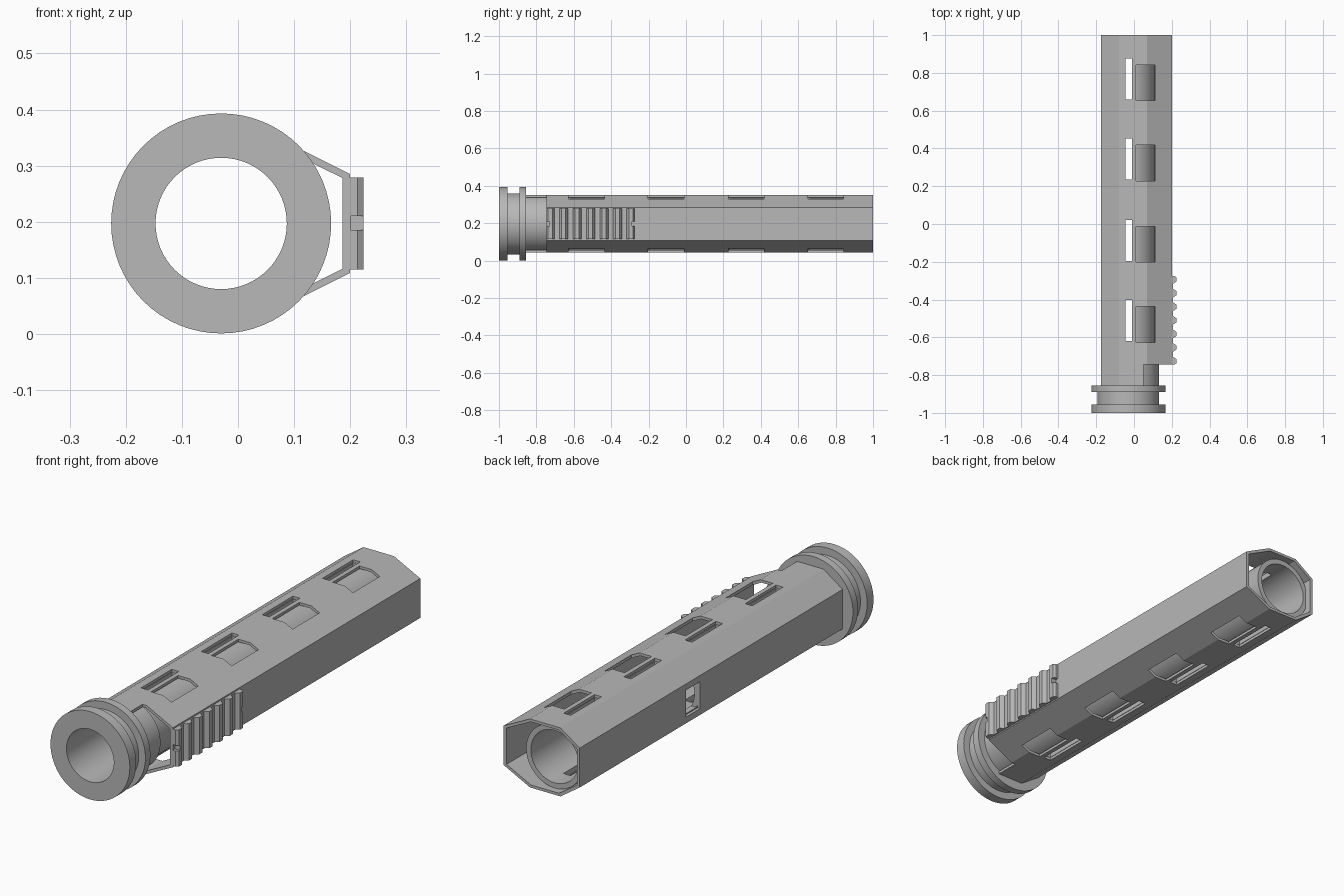
import bpy, bmesh, math
from mathutils import Vector

cube = bpy.data.objects.get("Cube")
if cube:
    bpy.data.objects.remove(cube, do_unlink=True)

grey = bpy.data.materials.new("plain grey")
grey.use_nodes = True
grey.diffuse_color = (0.48, 0.48, 0.48, 1)
grey.node_tree.nodes["Principled BSDF"].inputs["Base Color"].default_value = (0.48, 0.48, 0.48, 1)

AXIS_X, AXIS_Z = -0.03, 0.197


def finish(bm, name):
    bmesh.ops.recalc_face_normals(bm, faces=bm.faces)
    mesh = bpy.data.meshes.new(name)
    bm.to_mesh(mesh)
    bm.free()
    mesh.materials.append(grey)
    obj = bpy.data.objects.new(name, mesh)
    bpy.context.collection.objects.link(obj)
    return obj


def prism(name, points, offset):
    """Extrude a closed outline of 3D points along an offset."""
    bm = bmesh.new()
    face = bm.faces.new([bm.verts.new(p) for p in points])
    new = bmesh.ops.extrude_face_region(bm, geom=[face])
    verts = [v for v in new["geom"] if isinstance(v, bmesh.types.BMVert)]
    bmesh.ops.translate(bm, verts=verts, vec=Vector(offset))
    return finish(bm, name)


def box(name, x0, x1, y0, y1, z0, z1):
    return prism(name, [(x0, y0, z0), (x1, y0, z0), (x1, y1, z0), (x0, y1, z0)], (0, 0, z1 - z0))


def lathe(name, profile, cx, sides=64):
    """Turn a closed (radius, y) profile about an axis along y."""
    bm = bmesh.new()
    rings = []
    for i in range(sides):
        a = math.tau * i / sides
        rings.append([bm.verts.new((cx + r * math.cos(a), y, AXIS_Z + r * math.sin(a)))
                      for r, y in profile])
    n = len(profile)
    for i in range(sides):
        a, b = rings[i], rings[(i + 1) % sides]
        for j in range(n):
            k = (j + 1) % n
            bm.faces.new((a[j], a[k], b[k], b[j]))
    return finish(bm, name)


def cut(obj, cutter):
    mod = obj.modifiers.new("cut", 'BOOLEAN')
    mod.operation = 'DIFFERENCE'
    mod.solver = 'EXACT'
    mod.object = cutter
    bpy.context.view_layer.objects.active = obj
    bpy.ops.object.modifier_apply(modifier=mod.name)


def smooth(obj):
    bpy.ops.object.select_all(action='DESELECT')
    obj.select_set(True)
    bpy.context.view_layer.objects.active = obj
    bpy.ops.object.shade_smooth_by_angle(angle=math.radians(25))


# Inner tube with the double front flange
tube = lathe("flanged_tube", [
    (0.117, -1), (0.196, -1), (0.196, -0.955), (0.163, -0.955), (0.163, -0.89),
    (0.196, -0.89), (0.196, -0.855), (0.14, -0.855), (0.14, 0.97), (0.117, 0.97)], AXIS_X)

# Collar between flange and shell
collar = lathe("collar", [(0.133, -0.86), (0.152, -0.86), (0.152, -0.735), (0.133, -0.735)], -0.02)

# Eight-sided hollow shell
upper = [(-0.175, 0.088), (-0.08, 0.153), (0.07, 0.153), (0.2, 0.088)]
outline = upper + [(x, -z) for x, z in reversed(upper)]
shell = prism("shell", [(x, -0.855, AXIS_Z + z) for x, z in outline], (0, 1.855, 0))
hollow = prism("hollow_cutter", [(0.0125 + (x - 0.0125) * 0.925, -0.9, AXIS_Z + z * 0.92)
                                 for x, z in outline], (0, 2, 0))
step = box("step_cutter", 0.05, 0.3, -0.9, -0.745, -0.1, 0.5)
side = box("side_window_cutter", -0.3, -0.06, 0.15, 0.25, 0.137, 0.257)
cutters = [hollow, step, side]
for c in cutters:
    cut(shell, c)
cut(tube, side)

# Rows of narrow through slots and wider shell windows
for y in (-0.62, -0.195, 0.235, 0.66):
    slot = box("slot_cutter", -0.045, -0.01, y, y + 0.217, -0.1, 0.5)
    window = box("window_cutter", 0.01, 0.11, y - 0.007, y + 0.183, -0.1, 0.5)
    cut(shell, slot)
    cut(tube, slot)
    cut(shell, window)
    cutters += [slot, window]

# Ribbed grip pad on the side wall
count, pitch, start = 7, 0.072, -0.745
ribs = [(0.195, start)]
for i in range(count):
    y = start + i * pitch
    ribs += [(0.213, y), (0.224, y + 0.008), (0.224, y + 0.03), (0.213, y + 0.038)]
    if i < count - 1:
        ribs += [(0.206, y + 0.042), (0.206, y + pitch - 0.004)]
ribs.append((0.195, ribs[-1][1]))
grip = prism("ribbed_grip", [(x, y, 0.115) for x, y in ribs], (0, 0, 0.164))
for y in (start, ribs[-1][1]):
    notch = box("notch_cutter", 0.201, 0.3, y - 0.015, y + 0.015, 0.185, 0.21)
    cut(grip, notch)
    cutters.append(notch)

for c in cutters:
    bpy.data.objects.remove(c, do_unlink=True)
for obj in (tube, collar):
    smooth(obj)
